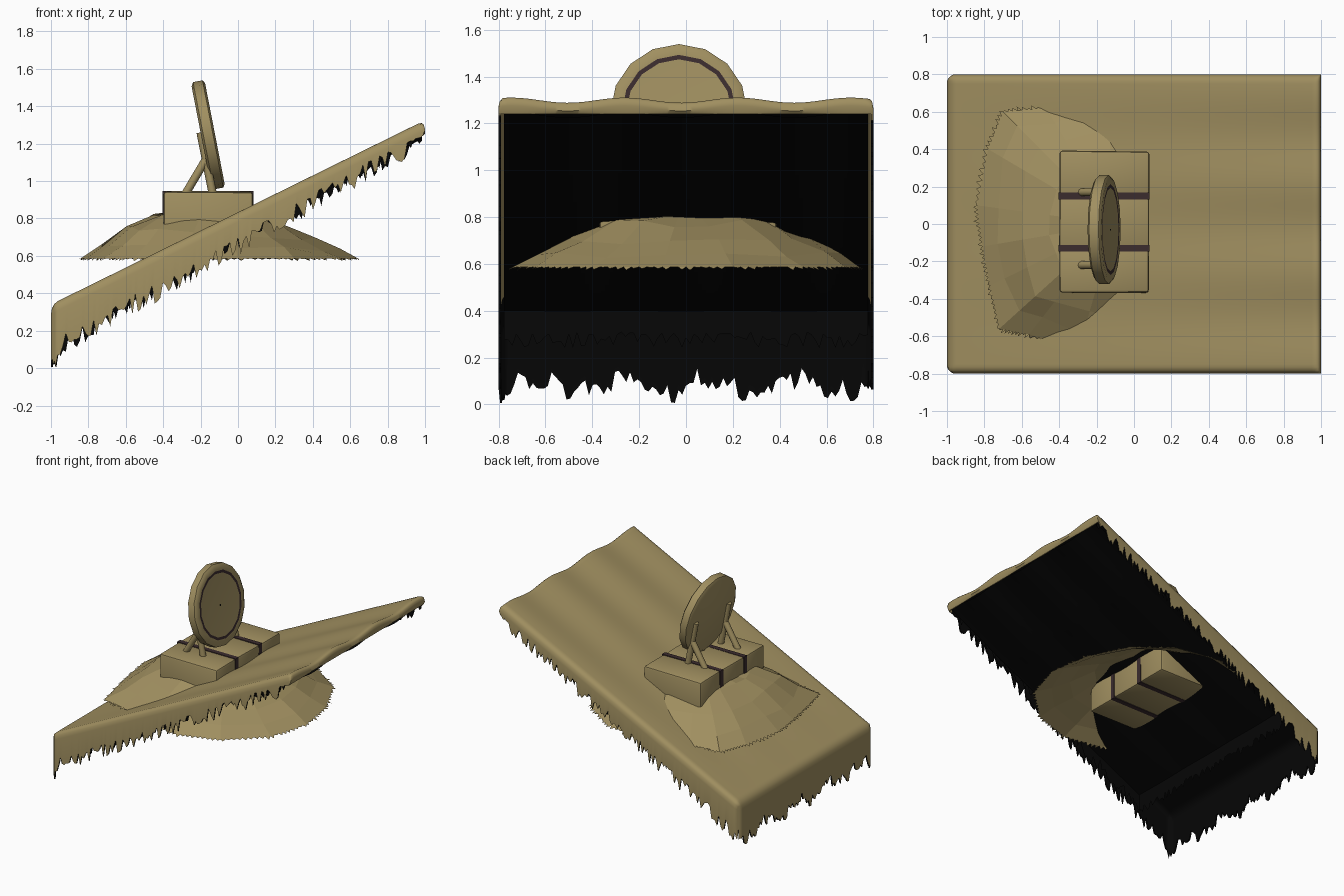
import bpy, bmesh, math, random
from mathutils import Matrix, Vector

if "Cube" in bpy.data.objects:
    bpy.data.objects.remove(bpy.data.objects["Cube"])

random.seed(4)


def material(name, rgb):
    m = bpy.data.materials.new(name)
    m.diffuse_color = (*rgb, 1)
    m.use_nodes = True
    m.node_tree.nodes["Principled BSDF"].inputs["Base Color"].default_value = m.diffuse_color
    return m


TAN = material("sand_tan", (0.352, 0.275, 0.117))
BROWN = material("dark_brown", (0.043, 0.025, 0.027))
BLACK = material("black", (0.002, 0.002, 0.002))


def add_object(name, bm, mats):
    me = bpy.data.meshes.new(name)
    bm.to_mesh(me)
    bm.free()
    ob = bpy.data.objects.new(name, me)
    bpy.context.collection.objects.link(ob)
    for m in mats:
        me.materials.append(m)
    return ob


def smooth(ob, degrees=35):
    bpy.ops.object.select_all(action='DESELECT')
    ob.select_set(True)
    bpy.context.view_layer.objects.active = ob
    for mod in list(ob.modifiers):
        bpy.ops.object.modifier_apply(modifier=mod.name)
    bpy.ops.object.shade_smooth_by_angle(angle=math.radians(degrees))


# Tilted cloth sheet: slightly wavy top with rounded borders
def slope(x, y):
    return 0.355 + 0.487 * (x + 0.97) + 0.0055 * (x + 1) * math.cos(13 * y - 2.86)


def sheet_z(x, y):
    t = max(0.0, 1 - min(1 + x, 1 - x, 0.8 - abs(y)) / 0.035)
    return slope(x, y) - 0.05 * (1 - math.sqrt(1 - t * t))


def torn_z(x):
    return 0.08 + 0.57 * (x + 1) + random.uniform(-0.05, 0.06)


def clip_corner(x, y):
    # low corners are chamfered
    s = max(0.0, (-x - 0.97) + (abs(y) - 0.77) - 0.03) / 2 if x < -0.97 and abs(y) > 0.77 else 0.0
    return x + s, y - math.copysign(s, y)


def axis(half, n):
    inner = half - 0.035
    mid = [-inner + 2 * inner * i / n for i in range(n + 1)]
    return [-half, -half + 0.006, -half + 0.017] + mid + [half - 0.017, half - 0.006, half]


def surface(xs, ys, point):
    bm = bmesh.new()
    grid = [[bm.verts.new(point(x, y)) for y in ys] for x in xs]
    for i in range(len(xs) - 1):
        for j in range(len(ys) - 1):
            bm.faces.new((grid[i][j], grid[i + 1][j], grid[i + 1][j + 1], grid[i][j + 1]))
    return bm


def hang(bm, edges):
    geom = bmesh.ops.extrude_edge_only(bm, edges=edges)["geom"]
    return [g for g in geom if isinstance(g, bmesh.types.BMVert)]


bm = surface(axis(1.0, 130), axis(0.8, 96), lambda x, y: (*clip_corner(x, y), sheet_z(x, y)))
# Hanging skirt with a torn lower edge; the high end only has a short lip
for v in hang(bm, [e for e in bm.edges if e.is_boundary]):
    x, y = v.co.x, v.co.y
    if x > 0.99:
        v.co.z = min(v.co.z - 0.005, 1.24)
        v.co.x -= 0.012
    elif x < -0.965:
        slow = 0.025 * math.sin(17 * y) + 0.015 * math.sin(41 * y)
        v.co.z = max(0.0, 0.08 + slow + random.uniform(-0.045, 0.04))
    else:
        v.co.z = min(v.co.z - 0.02, torn_z(x))
bmesh.ops.recalc_face_normals(bm, faces=bm.faces)
if sum(f.normal.z * f.calc_area() for f in bm.faces) < 0:
    bmesh.ops.reverse_faces(bm, faces=bm.faces)
sheet = add_object("cloth_sheet", bm, [TAN, BLACK])
sol = sheet.modifiers.new("thickness", 'SOLIDIFY')
sol.thickness = 0.01
sol.offset = -1
sol.material_offset = 1
sol.material_offset_rim = 1
smooth(sheet, 50)
# The underside stays tan along the side seams and at the high lip
for p in sheet.data.polygons:
    seam = p.center.x > -0.72 and p.normal.z < -0.02 and abs(p.center.y) > 0.765
    rounded = p.center.z > slope(p.center.x, p.center.y) - 0.062
    if (seam and rounded) or p.center.x > 0.97:
        p.material_index = 0

# Dark lining hung below the sheet, with its own torn skirts
LOW, HIGH, WIDE = -0.7, 0.985, 0.776
bm = surface([LOW + (HIGH - LOW) * i / 110 for i in range(111)],
             [-WIDE + 2 * WIDE * j / 90 for j in range(91)],
             lambda x, y: (x, y, slope(x, y) - 0.07 - 0.018 * min(1, (1 - x) * 2)))
edges = [e for e in bm.edges if e.is_boundary and any(v.co.x < HIGH - 0.001 for v in e.verts)]
for v in hang(bm, edges):
    if v.co.x < LOW + 0.001:
        v.co.z = random.uniform(0.24, 0.31)
    else:
        v.co.z = min(v.co.z - 0.005, torn_z(v.co.x) + 0.04)
add_object("lining", bm, [BLACK])

# Faceted mound with an irregular, frayed rim
OUTLINE = ((-0.84, 0.1), (-0.78, 0.4), (-0.70, 0.6), (-0.47, 0.62), (-0.15, 0.74), (0.18, 0.68),
           (0.44, 0.5), (0.59, 0.2), (0.64, -0.1), (0.55, -0.4), (0.3, -0.64), (0.0, -0.74),
           (-0.3, -0.68), (-0.56, -0.59), (-0.72, -0.56), (-0.77, -0.33), (-0.81, -0.12))
N, FINE = len(OUTLINE), 9
C = Vector((-0.1, 0, 0))
bm = bmesh.new()
rings = []
for r, z, lean in ((0.2, 0.825, 0.012), (0.36, 0.8, 0.03), (0.52, 0.72, 0.028), (0.65, 0.643, 0.01)):
    ring = []
    for x, y in OUTLINE:
        d = Vector((x, y, 0)) - C
        w = r / 0.745
        rr = r * ((1 - w) + w * d.length / 0.745) * random.uniform(0.96, 1.03)
        d.normalize()
        co = C + d * rr
        co.z = z - lean * d.x + random.uniform(-0.014, 0.014)
        ring.append(bm.verts.new(co))
    rings.append(ring)
bm.faces.new(rings[0])
for a, b in zip(rings, rings[1:]):
    for k in range(N):
        n = (k + 1) % N
        bm.faces.new((a[k], b[k], b[n], a[n]))
inner = rings[-1]
rim = [bm.verts.new((x, y, 0.587)) for x, y in OUTLINE]
for k in range(N):
    n = (k + 1) % N
    line = [rim[k]] + [bm.verts.new(rim[k].co.lerp(rim[n].co, s / FINE)) for s in range(1, FINE)] + [rim[n]]
    bm.faces.new([inner[k]] + line + [inner[n]])
    for p, q in zip(line, line[1:]):
        mid = (p.co + q.co) / 2
        out = Vector((mid.x - C.x, mid.y, 0)).normalized()
        tip = mid + out * random.uniform(0.008, 0.03) - Vector((0, 0, random.uniform(0.0, 0.015)))
        bm.faces.new((p, bm.verts.new(tip), q))
bmesh.ops.recalc_face_normals(bm, faces=bm.faces)
add_object("mound", bm, [TAN])


# Padded bundle in three sections
def block(name, x0, x1, y0, y1, z0, z1, mat, bevel, jitter=0.0):
    bm = bmesh.new()
    bmesh.ops.create_cube(bm, size=1)
    for v in bm.verts:
        v.co = Vector(((x0 + x1) / 2 + v.co.x * (x1 - x0), (y0 + y1) / 2 + v.co.y * (y1 - y0),
                       (z0 + z1) / 2 + v.co.z * (z1 - z0)))
        v.co += Vector([random.uniform(-jitter, jitter) for _ in range(3)])
    if bevel:
        bmesh.ops.bevel(bm, geom=bm.edges[:], offset=bevel, segments=2, profile=0.5, affect='EDGES')
    return add_object(name, bm, [mat])


for i, (y0, y1) in enumerate(((-0.37, -0.125), (-0.135, 0.155), (0.145, 0.39))):
    smooth(block(f"bundle_section_{i + 1}", -0.4, 0.08, y0, y1, 0.59, 0.945, TAN, 0.015, 0.004))
# Straps around the bundle
for i, y in enumerate((-0.13, 0.15)):
    block(f"strap_{i + 1}", -0.403, 0.083, y - 0.018, y + 0.018, 0.587, 0.948, BROWN, 0)

# Round disc turned from a profile: (radius, height, material of the band that follows)
tilt = math.radians(11)
normal = Vector((math.cos(tilt), 0, math.sin(tilt)))
center = Vector((-0.16, -0.03, 1.247))
side = Vector((0, 1, 0))
up = normal.cross(side)
profile = [(0.272, -0.037, 0), (0.292, -0.025, 0), (0.292, 0.026, 0), (0.275, 0.037, 0),
           (0.243, 0.036, 1), (0.224, 0.035, 0), (0.008, 0.035, 2)]
SIDES = 16
bm = bmesh.new()
loops = []
for r, h, _ in profile:
    loops.append([bm.verts.new(center + normal * h + r * (side * math.cos(a) + up * math.sin(a)))
                  for a in (2 * math.pi * k / SIDES for k in range(SIDES))])
for (r, h, mi), a, b in zip(profile, loops, loops[1:]):
    for k in range(SIDES):
        n = (k + 1) % SIDES
        bm.faces.new((a[k], a[n], b[n], b[k])).material_index = mi
bm.faces.new(loops[0][::-1])
bm.faces.new(loops[-1]).material_index = 2
bmesh.ops.recalc_face_normals(bm, faces=bm.faces)
smooth(add_object("round_disc", bm, [TAN, BROWN, BLACK]), 40)


# Forked struts behind the disc
def rod(name, p, q, radius):
    p, q = Vector(p), Vector(q)
    bm = bmesh.new()
    rot = (q - p).to_track_quat('Z', 'Y').to_matrix().to_4x4()
    bmesh.ops.create_cone(bm, cap_ends=True, segments=10, radius1=radius, radius2=radius,
                          depth=(q - p).length, matrix=Matrix.Translation((p + q) / 2) @ rot)
    smooth(add_object(name, bm, [TAN]), 40)


for i, y in enumerate((-0.22, 0.17)):
    rod(f"strut_upright_{i + 1}", (-0.135, y, 0.93), (-0.2, y, 1.26), 0.022)
    rod(f"strut_brace_{i + 1}", (-0.285, y, 0.925), (-0.175, y, 1.11), 0.022)
